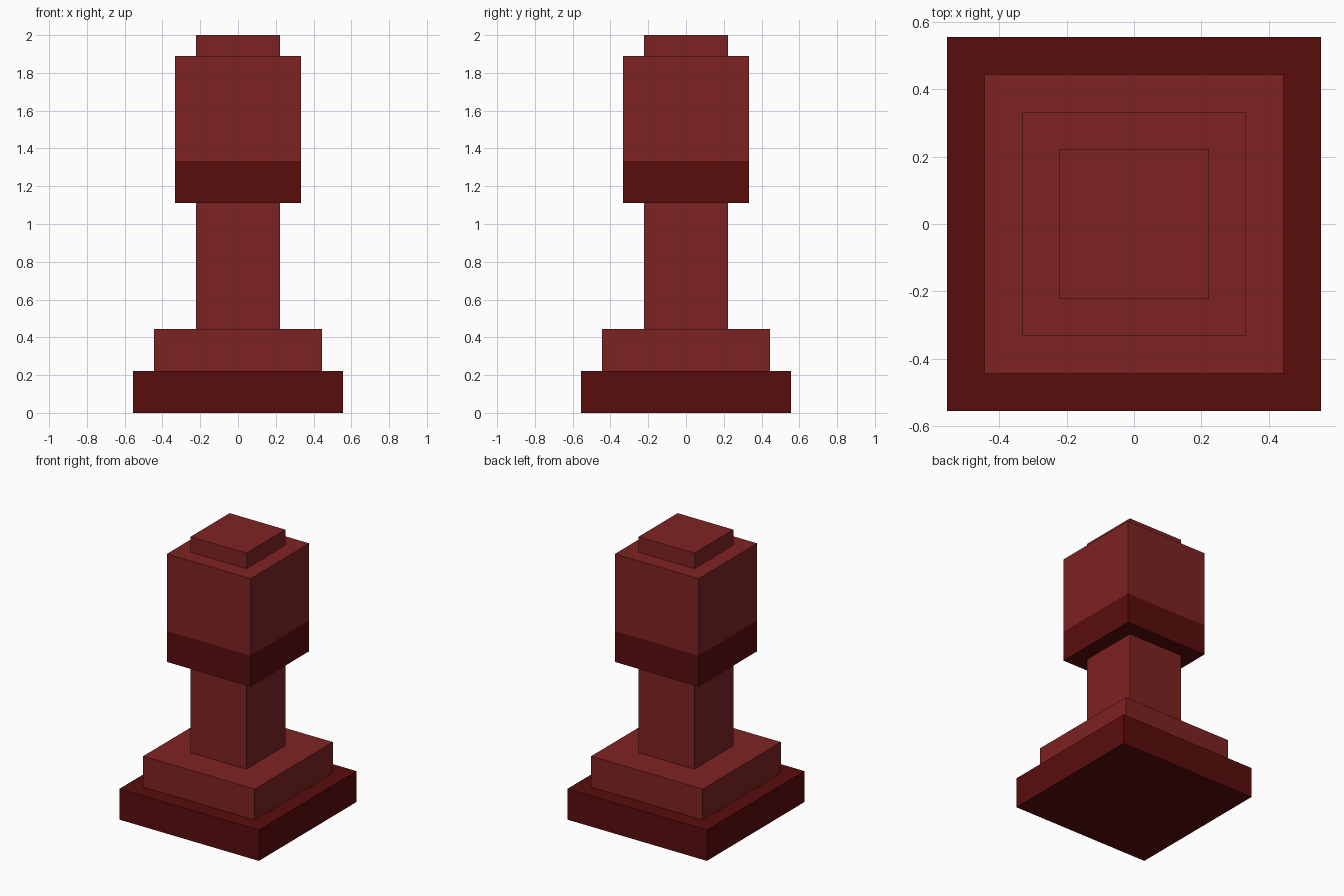
import bpy, bmesh
from mathutils import Matrix

if "Cube" in bpy.data.objects:
    bpy.data.objects.remove(bpy.data.objects["Cube"])

U = 2 / 18  # the model sits on a grid of 18 units in height


def material(name, rgb):
    m = bpy.data.materials.new(name)
    m.diffuse_color = (*rgb, 1)
    m.use_nodes = True
    m.node_tree.nodes["Principled BSDF"].inputs["Base Color"].default_value = m.diffuse_color
    return m


red = material("red", (0.212, 0.016, 0.016))
dark_red = material("dark red", (0.100, 0.0037, 0.0037))


def block(name, width, z0, z1, mats, band=None):
    """Square block in grid units; below height 'band' it takes the second material."""
    bm = bmesh.new()
    size = Matrix.Diagonal((width * U, width * U, (z1 - z0) * U, 1))
    bmesh.ops.create_cube(bm, size=1, matrix=Matrix.Translation((0, 0, (z0 + z1) / 2 * U)) @ size)
    if band is not None:
        bmesh.ops.bisect_plane(bm, geom=bm.verts[:] + bm.edges[:] + bm.faces[:],
                               plane_co=(0, 0, band * U), plane_no=(0, 0, 1))
        for f in bm.faces:
            f.material_index = int(f.calc_center_median().z < band * U)
    mesh = bpy.data.meshes.new(name)
    bm.to_mesh(mesh)
    bm.free()
    for m in mats:
        mesh.materials.append(m)
    ob = bpy.data.objects.new(name, mesh)
    bpy.context.collection.objects.link(ob)
    return ob


# Stepped foot
block("base", 10, 0, 2, [dark_red])
block("plinth", 8, 2, 4, [red])
# Stem
block("column", 4, 4, 10, [red])
# Head with dark lower band, and its cap
block("head", 6, 10, 17, [red, dark_red], band=12)
block("cap", 4, 17, 18, [red])
